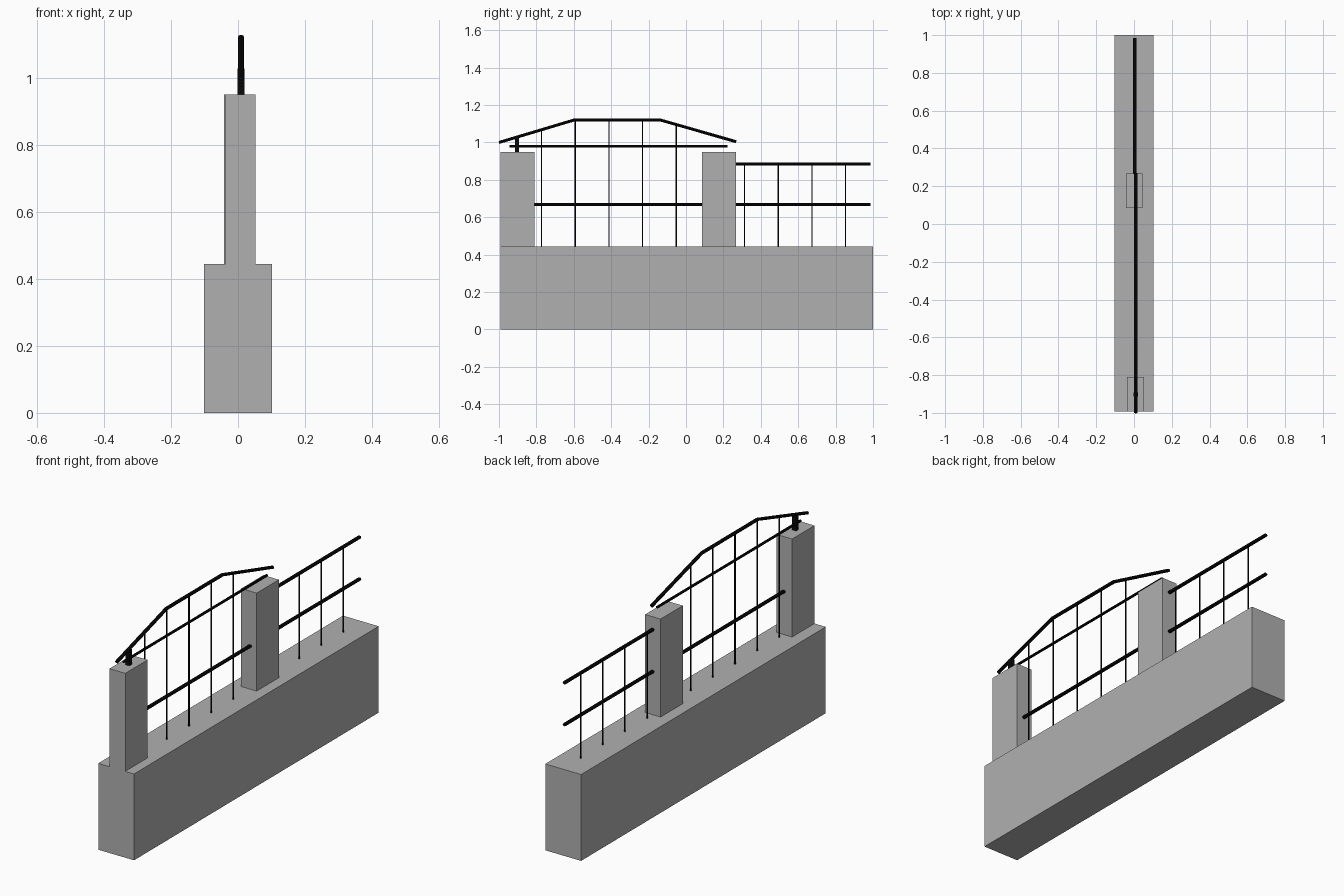
import bpy

if "Cube" in bpy.data.objects:
    bpy.data.objects.remove(bpy.data.objects["Cube"])

black = bpy.data.materials.new("black_metal")
black.diffuse_color = (0.003, 0.003, 0.003, 1)
black.use_nodes = True
black.node_tree.nodes["Principled BSDF"].inputs["Base Color"].default_value = black.diffuse_color
stone = bpy.data.materials.new("dark_stone")
stone.diffuse_color = (0.434, 0.434, 0.434, 1)
stone.use_nodes = True
stone.node_tree.nodes["Principled BSDF"].inputs["Base Color"].default_value = stone.diffuse_color


def box(name, x, y, z, mat=stone):
    """Box from (min, max) ranges on each axis."""
    bpy.ops.mesh.primitive_cube_add(size=1, location=[sum(r) / 2 for r in (x, y, z)])
    ob = bpy.context.object
    ob.name = name
    ob.scale = [r[1] - r[0] for r in (x, y, z)]
    bpy.ops.object.transform_apply(location=False, rotation=False, scale=True)
    ob.data.materials.append(mat)
    return ob


def bar(name, x, points, radius, widen=1.2):
    """Slightly wide round metal bar through (y, z) points in the plane at x."""
    cu = bpy.data.curves.new(name, 'CURVE')
    cu.dimensions = '3D'
    cu.bevel_depth = radius
    cu.bevel_resolution = 2
    cu.use_fill_caps = True
    sp = cu.splines.new('POLY')
    sp.points.add(len(points) - 1)
    for p, (y, z) in zip(sp.points, points):
        p.co = (0, y, z, 1)
    ob = bpy.data.objects.new(name, cu)
    bpy.context.collection.objects.link(ob)
    cu.materials.append(black)
    bpy.ops.object.select_all(action='DESELECT')
    ob.select_set(True)
    bpy.context.view_layer.objects.active = ob
    bpy.ops.object.convert(target='MESH')
    ob = bpy.context.object
    ob.location.x = x
    ob.scale.x = widen
    bpy.ops.object.transform_apply(location=False, rotation=False, scale=True)
    bpy.ops.object.shade_smooth_by_angle()


WALL_TOP, PILLAR_TOP, MID = 0.445, 0.95, 0.668
FX, RX = 0.009, 0.003   # planes of the front and rear railings

# Masonry wall and pillars
box("base_wall", (-0.102, 0.102), (-0.992, 1.0), (0, WALL_TOP))
box("front_pillar", (-0.038, 0.052), (-0.992, -0.81), (WALL_TOP, PILLAR_TOP))
box("middle_pillar", (-0.042, 0.046), (0.086, 0.267), (WALL_TOP, PILLAR_TOP))

# Raised front railing
crest = [(-1.0, 1.0), (-0.595, 1.121), (-0.14, 1.121), (0.268, 1.004)]
bar("arched_handrail", FX, crest, 0.008)
bar("thin_rail", FX, [(-0.945, 0.98), (0.222, 0.98)], 0.006)
bar("front_mid_rail", FX, [(-0.815, MID), (0.09, MID)], 0.008)
box("handrail_post", (FX - 0.011, FX + 0.011), (-0.914, -0.893), (PILLAR_TOP, 1.028), black)


def crest_height(y):
    for (y0, z0), (y1, z1) in zip(crest, crest[1:]):
        if y0 <= y <= y1:
            return z0 + (z1 - z0) * (y - y0) / (y1 - y0)


for i in range(5):
    y = -0.772 + 0.18 * i
    bar(f"front_baluster_{i}", FX, [(y, WALL_TOP), (y, crest_height(y))], 0.0033)

# Low rear railing
for name, z in (("rear_handrail", 0.884), ("rear_mid_rail", MID)):
    bar(name, RX, [(0.262, z), (0.986, z)], 0.008)
for i in range(4):
    y = 0.313 + 0.18 * i
    bar(f"rear_baluster_{i}", RX, [(y, WALL_TOP), (y, 0.884)], 0.0033)
